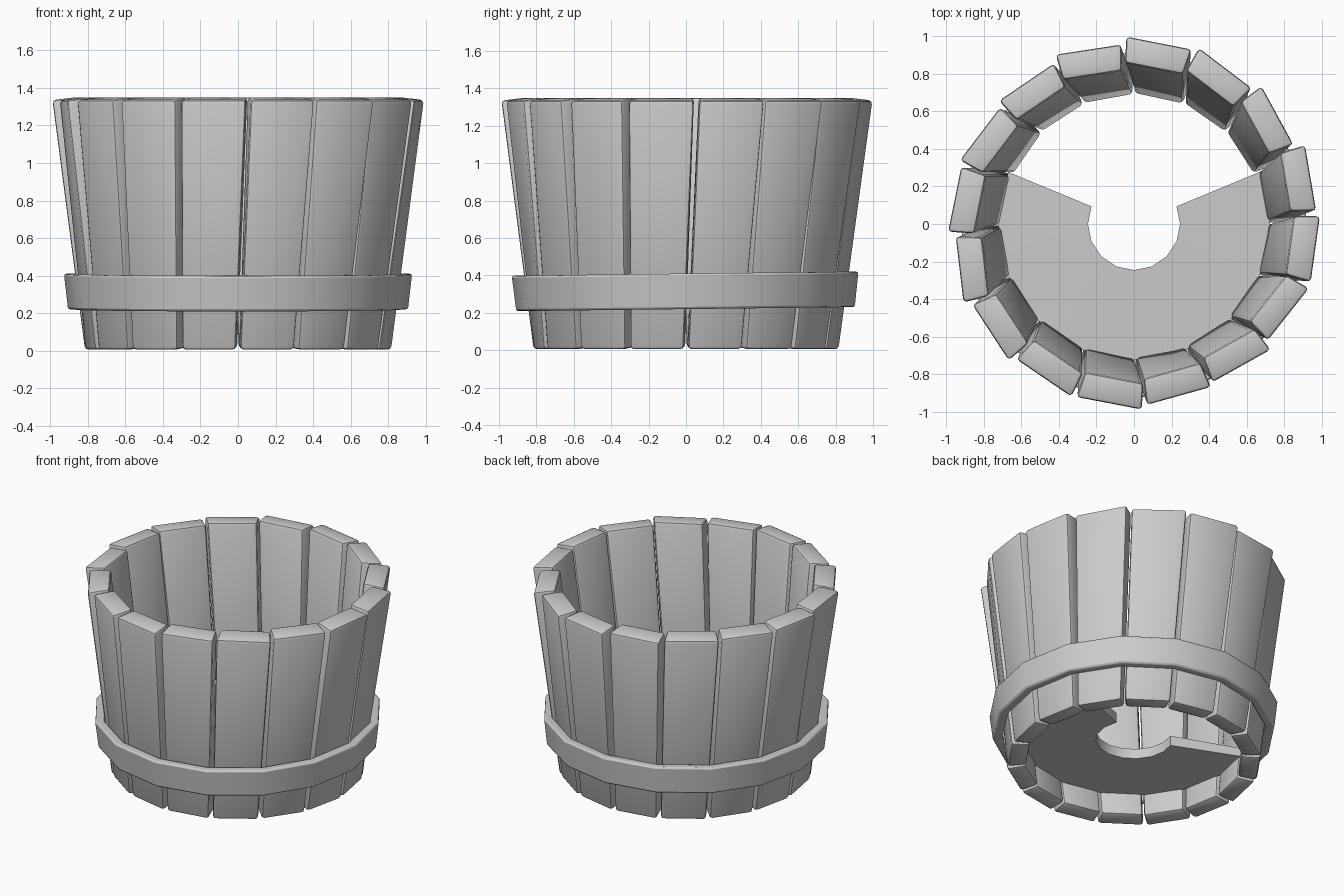
import bpy, bmesh, math
from mathutils import Vector, Matrix

if "Cube" in bpy.data.objects:
    bpy.data.objects.remove(bpy.data.objects["Cube"])

N = 16
STEP = 2 * math.pi / N


def finish(name, bm, bevel=0.0, segs=2, angle=35):
    bmesh.ops.recalc_face_normals(bm, faces=bm.faces)
    if bevel:
        bmesh.ops.bevel(bm, geom=list(bm.edges), offset=bevel, segments=segs,
                        profile=0.5, affect='EDGES')
    me = bpy.data.meshes.new(name)
    bm.to_mesh(me)
    bm.free()
    ob = bpy.data.objects.new(name, me)
    bpy.context.collection.objects.link(ob)
    bpy.ops.object.select_all(action='DESELECT')
    ob.select_set(True)
    bpy.context.view_layer.objects.active = ob
    bpy.ops.object.shade_smooth_by_angle(angle=math.radians(angle))
    return ob


def stave_end(bm, ang, yaw, radius, width, thick, z, rise):
    """Four corners of one end of a stave, facing direction ang + yaw."""
    mid = Vector((math.cos(ang), math.sin(ang), 0)) * radius
    out = Vector((math.cos(ang + yaw), math.sin(ang + yaw), 0))
    side = Vector((-out.y, out.x, 0))
    pts = []
    for s, d in ((-1, 0), (1, 0), (1, 1), (-1, 1)):
        half = width / 2 * (0.89 if d else 1)
        p = mid + side * s * half - out * thick * d
        p.z = z + rise * d
        pts.append(bm.verts.new(p))
    return pts


def swept_ring(name, profile, start, span, steps, bevel=0.0):
    """Sweep an (r, z) profile around z; closed when span is a full turn."""
    bm = bmesh.new()
    full = abs(span - 2 * math.pi) < 1e-4
    rings = []
    for i in range(steps if full else steps + 1):
        a = start + span * i / steps
        rings.append([bm.verts.new((r * math.cos(a), r * math.sin(a), z))
                      for r, z in profile])
    n = len(profile)
    for i in range(steps):
        a, b = rings[i], rings[(i + 1) % len(rings)]
        for j in range(n):
            k = (j + 1) % n
            bm.faces.new((a[j], a[k], b[k], b[j]))
    if not full:
        bm.faces.new(rings[0])
        bm.faces.new(rings[-1])
    return finish(name, bm, bevel)


# Staves: flaring planks with uneven twist at the top
twist = [-5, -8.5, -7, -3.3, -6, -3, -7, -3.5, -8, -4, -4, -3, 1, -8, -8, 0]
top_r = [.974, .960, .964, .975, .962, .950, .952, .966,
         .962, .960, .952, .966, .948, .950, .954, .977]
for i in range(N):
    a = (i + 0.5) * STEP
    bm = bmesh.new()
    lo = stave_end(bm, a, math.radians(-1), 0.803, 0.295, 0.122, 0.004, 0.012)
    hi = stave_end(bm, a + math.radians(3.4), math.radians(twist[i]), top_r[i],
                   0.355, 0.14, 1.335, 0.017)
    for j in range(4):
        k = (j + 1) % 4
        bm.faces.new((lo[j], lo[k], hi[k], hi[j]))
    bm.faces.new(lo)
    bm.faces.new(hi)
    finish(f"stave_{i + 1:02d}", bm, 0.02)

# Hoop around the lower part, slightly tilted
hoop = swept_ring("hoop", [(0.845, 0.22), (0.905, 0.22), (0.927, 0.41), (0.865, 0.41)],
                  0, 2 * math.pi, N)
bev = hoop.modifiers.new("soft_edges", 'BEVEL')
bev.width = 0.012
bev.segments = 2
bev.limit_method = 'ANGLE'
bev.angle_limit = math.radians(40)
hoop.data.transform(Matrix.Rotation(0.012, 4, 'X'))

# Broken floor: open annular slab with the back missing
swept_ring("floor", [(0.245, 0.175), (0.715, 0.175), (0.725, 0.235), (0.245, 0.245)],
           math.radians(157.5), math.radians(225), 10)
